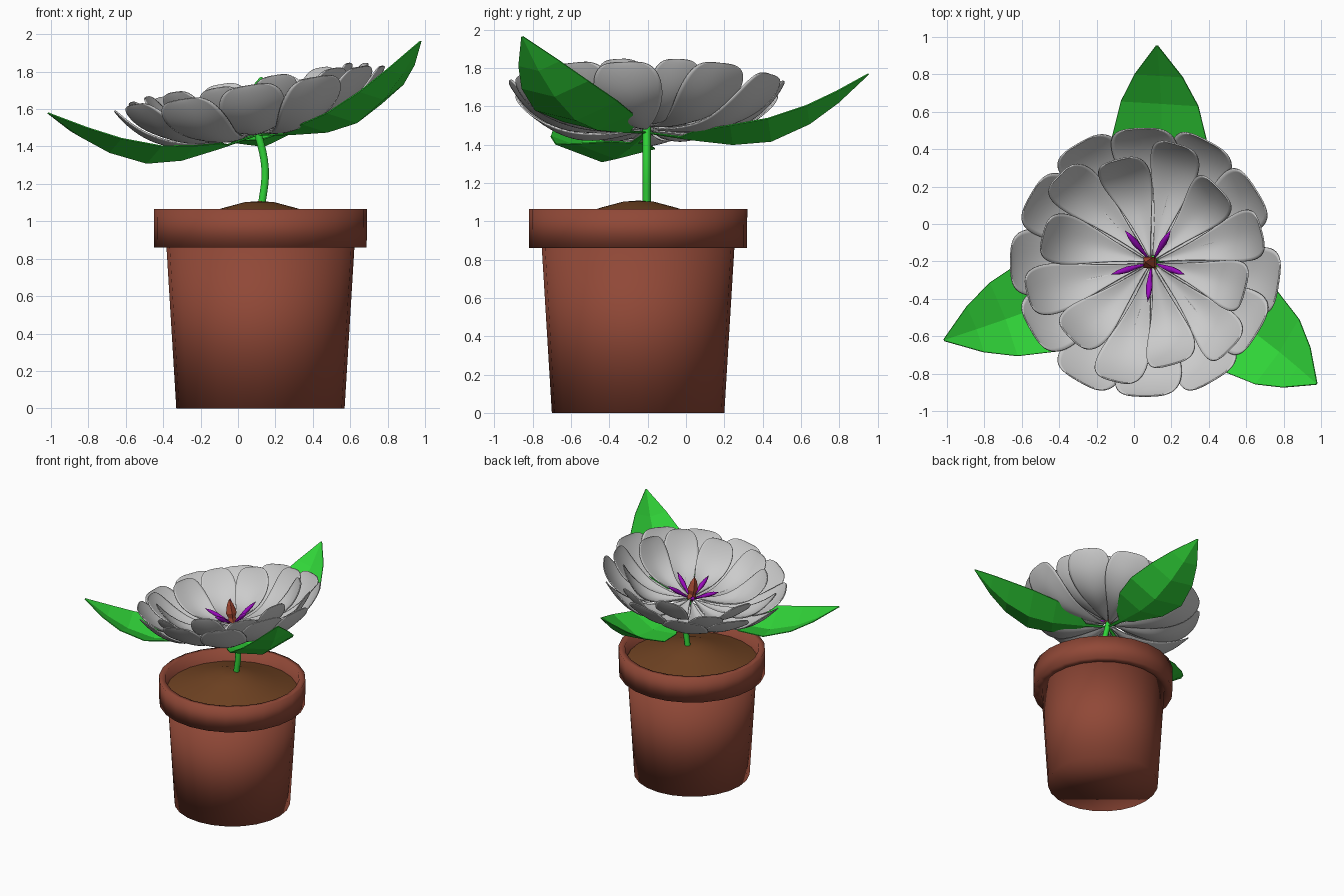
import bpy, bmesh, math
from mathutils import Matrix, Vector

if "Cube" in bpy.data.objects:
    bpy.data.objects.remove(bpy.data.objects["Cube"])

def material(name, rgb):
    m = bpy.data.materials.new(name)
    m.diffuse_color = (*rgb, 1)
    m.use_nodes = True
    m.node_tree.nodes["Principled BSDF"].inputs["Base Color"].default_value = m.diffuse_color
    return m

CLAY = material("clay", (0.28, 0.065, 0.038))
SOIL = material("soil", (0.16, 0.055, 0.016))
GREEN = material("green", (0.03, 0.66, 0.04))
PURPLE = material("purple", (0.32, 0.003, 0.5))
RUST = material("rust", (0.45, 0.08, 0.04))

def finish(name, bm, mat=None, smooth=None, matrix=None):
    bmesh.ops.remove_doubles(bm, verts=bm.verts, dist=1e-5)
    bmesh.ops.holes_fill(bm, edges=[e for e in bm.edges if e.is_boundary], sides=0) if smooth == 180 else None
    bmesh.ops.recalc_face_normals(bm, faces=bm.faces)
    me = bpy.data.meshes.new(name)
    bm.to_mesh(me)
    bm.free()
    ob = bpy.data.objects.new(name, me)
    bpy.context.collection.objects.link(ob)
    if matrix:
        ob.matrix_world = matrix
    if mat:
        me.materials.append(mat)
    if smooth:
        bpy.context.view_layer.objects.active = ob
        bpy.ops.object.select_all(action='DESELECT')
        ob.select_set(True)
        bpy.ops.object.shade_smooth_by_angle(angle=math.radians(smooth))
    return ob

def lathe(name, profile, sides, mat, smooth=None, matrix=None):
    bm = bmesh.new()
    vs = [bm.verts.new((r, 0, z)) for r, z in profile]
    es = [bm.edges.new(p) for p in zip(vs, vs[1:])]
    bmesh.ops.spin(bm, geom=vs + es, cent=(0, 0, 0), axis=(0, 0, 1),
                   angle=2 * math.pi, steps=sides, use_merge=True)
    return finish(name, bm, mat, smooth, matrix)

def blade(name, stations, cup, across, matrix, mat=None, thick=0.008, smooth=None, subdiv=0):
    """Strip along +x: each station is (distance, height, half width); cup lifts the edges."""
    bm = bmesh.new()
    rows = []
    for k, (r, z, w) in enumerate(stations):
        fade = cup * (1 - k / (len(stations) - 1)) ** 0.5 if subdiv else cup
        row = []
        for i in range(across + 1):
            s = 2 * i / across - 1
            row.append(bm.verts.new((r, s * w, z + fade * w * abs(s) ** 1.5)))
        rows.append(row)
    for a, b in zip(rows, rows[1:]):
        for i in range(across):
            bm.faces.new((a[i], b[i], b[i + 1], a[i + 1]))
    ob = finish(name, bm, mat, smooth, matrix)
    if subdiv:
        ob.modifiers.new("round", 'SUBSURF').levels = subdiv
        ob.modifiers["round"].render_levels = subdiv
    sol = ob.modifiers.new("thickness", 'SOLIDIFY')
    sol.thickness = thick
    sol.offset = 0
    return ob

# Pot: tapered body, and an overhanging rim with a hollow top
pot_at = Matrix.Translation((0.12, -0.25, 0))
lathe("pot_body", [(0.45, 0), (0.503, 0.87)], 24, CLAY, 180, pot_at)
lathe("pot_rim", [(0.46, 0.86), (0.568, 0.86), (0.57, 1.065), (0.52, 1.065), (0.505, 0.93),
                  (0.46, 0.86)], 24, CLAY, 179, pot_at)

# Soil mound
lathe("soil", [(0, 1.108), (0.08, 1.102), (0.2, 1.07), (0.34, 1.02), (0.508, 0.97)],
      24, SOIL, 40, Matrix.Translation((0.115, -0.248, 0)))

# Curved stem
cu = bpy.data.curves.new("stem", 'CURVE')
cu.dimensions = '3D'
cu.bevel_depth = 0.023
cu.bevel_resolution = 1
cu.resolution_u = 5
sp = cu.splines.new('BEZIER')
sp.bezier_points.add(2)
for p, co in zip(sp.bezier_points, [(0.125, -0.205, 1.07), (0.145, -0.205, 1.28), (0.1, -0.205, 1.5)]):
    p.co = co
    p.handle_left_type = p.handle_right_type = 'AUTO'
cu.materials.append(GREEN)
bpy.context.collection.objects.link(bpy.data.objects.new("stem", cu))

# The whole flower head leans, right side up
head = Matrix.Translation((0.1, -0.205, 1.475)) @ Matrix.Rotation(math.radians(-9.5), 4, 'Y')

def turn(deg, lift=0, pitch=0):
    return (head @ Matrix.Translation((0, 0, lift)) @ Matrix.Rotation(math.radians(deg), 4, 'Z')
            @ Matrix.Rotation(math.radians(-pitch), 4, 'Y'))

# Outer and inner rings of cupped petals, alternating in length
PETAL = [(0.04, 0, 0.008), (0.2, -0.025, 0.045), (0.4, -0.03, 0.11), (0.54, 0.02, 0.165),
         (0.64, 0.09, 0.185), (0.71, 0.175, 0.165), (0.74, 0.225, 0.11), (0.745, 0.24, 0.04)]

def petal(name, deg, length, width, lift):
    pts = [(r * length, z, w * width) for r, z, w in PETAL]
    blade(name, pts, 0.3, 4, turn(deg, lift), smooth=80, subdiv=2)

OUTER = (-9, 33, 63, 92, 120, 150, 180, 210, 240, 270, 300, 328)
for i, deg in enumerate(OUTER):
    odd = i % 2
    petal(f"outer_petal_{i + 1}", deg, 0.98 - 0.02 * odd, 1.0, 0.015 * odd)
    petal(f"inner_petal_{i + 1}", 30 * i + 15, 0.88 - 0.12 * odd, 0.76, 0.03 + 0.015 * odd)

# Three low-poly leaves folded along the midrib
LEAF = [(0, 0, 0.01), (0.18, -0.03, 0.02), (0.25, -0.04, 0.10), (0.45, -0.065, 0.22),
        (0.65, -0.05, 0.26), (0.85, 0.04, 0.21), (1.0, 0.15, 0.13), (1.16, 0.3, 0.005)]
for i, (deg, pitch) in enumerate(((-34.5, 2.5), (86.5, 0), (201, 0))):
    blade(f"leaf_{i + 1}", LEAF, 0.3, 2, turn(deg, -0.015, pitch), GREEN, thick=0.006)

# Purple stamens: slim spindles spreading out and up
for i in range(5):
    aim = turn(-90 + 72 * i, 0.03) @ Matrix.Rotation(math.radians(58), 4, 'Y')
    lathe(f"stamen_{i + 1}", [(0, 0.02), (0.008, 0.06), (0.019, 0.15), (0.014, 0.2), (0, 0.25)],
          6, PURPLE, 60, aim)

# Pistil in the middle, a slim four-sided bud
lathe("pistil", [(0, 0), (0.04, 0.04), (0.028, 0.08), (0.042, 0.12), (0.025, 0.19), (0, 0.235)],
      4, RUST, None, head @ Matrix.Rotation(math.radians(45), 4, 'Z'))
